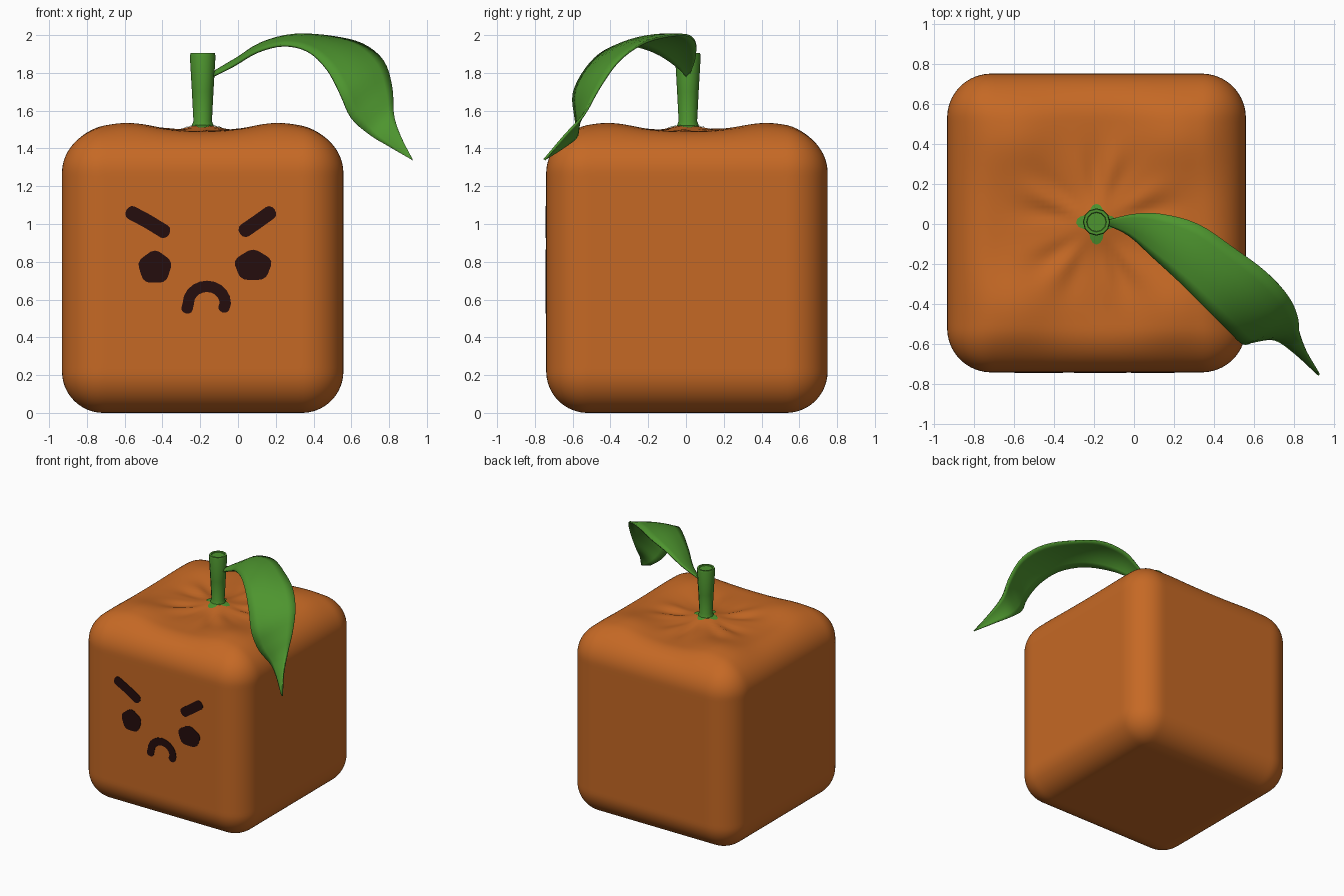
import bpy, bmesh, math
from mathutils import Vector

cube = bpy.data.objects.get("Cube")
if cube:
    bpy.data.objects.remove(cube, do_unlink=True)

CX, CY = -0.187, 0.005      # centre of the body
HALF, ROUND = 0.745, 0.22   # body half size and edge radius


def material(name, rgb):
    m = bpy.data.materials.new(name)
    m.use_nodes = True
    colour = (*rgb, 1)
    m.diffuse_color = colour
    node = next(n for n in m.node_tree.nodes if n.type == 'BSDF_PRINCIPLED')
    node.inputs["Base Color"].default_value = colour
    node.inputs["Roughness"].default_value = 0.8
    return m


ORANGE = material("orange peel", (0.56, 0.14, 0.018))
GREEN = material("leaf green", (0.075, 0.3, 0.028))
DARK = material("dark face paint", (0.018, 0.004, 0.004))


def finish(name, bm, mat, angle=None):
    bmesh.ops.recalc_face_normals(bm, faces=bm.faces)
    mesh = bpy.data.meshes.new(name)
    bm.to_mesh(mesh)
    bm.free()
    mesh.materials.append(mat)
    ob = bpy.data.objects.new(name, mesh)
    bpy.context.collection.objects.link(ob)
    if angle:
        bpy.ops.object.select_all(action='DESELECT')
        ob.select_set(True)
        bpy.context.view_layer.objects.active = ob
        bpy.ops.object.shade_smooth_by_angle(angle=math.radians(angle))
    return ob


def bridge(bm, rows, closed):
    """Join neighbouring rows of vertices with quads."""
    for a, b in zip(rows, rows[1:]):
        n = len(a)
        for i in range(n if closed else n - 1):
            j = (i + 1) % n
            bm.faces.new((a[i], a[j], b[j], b[i]))


def bumps(x, y):
    """Height of the puckered top, measured from the flat top."""
    r, t = math.hypot(x, y), math.atan2(y, x)
    lobes = 0.045 * math.exp(-((abs(x) - 0.4) ** 2 + (abs(y) - 0.42) ** 2) / 0.04)
    crown = 0.035 * math.exp(-(r / 0.12) ** 2)
    ring = math.exp(-((r - 0.28) / 0.13) ** 2)
    folds = ring * (0.008 * math.cos(9 * t + 1) + 0.004 * math.cos(14 * t))
    return lobes + crown + folds


# Body: rounded cube with a puckered top
bm = bmesh.new()
bmesh.ops.create_cube(bm, size=2 * HALF)
bmesh.ops.subdivide_edges(bm, edges=bm.edges[:], cuts=55, use_grid_fill=True)
inner = HALF - ROUND
for v in bm.verts:
    core = Vector([max(-inner, min(inner, c)) for c in v.co])
    out = (v.co - core).normalized()
    v.co = core + out * ROUND
    if out.z > 0:
        v.co.z += bumps(v.co.x, v.co.y) * out.z ** 2
    v.co += Vector((CX, CY, HALF))
finish("body", bm, ORANGE, 60)

# Calyx: small pointed patch lying on the crown
bm = bmesh.new()
rows = []
for step in range(1, 6):
    row = []
    for i in range(32):
        t = math.tau * i / 32
        r = (0.08 + 0.022 * math.cos(4 * t) + 0.006 * math.sin(3 * t)) * step / 5
        x, y = r * math.cos(t), r * math.sin(t)
        row.append(bm.verts.new((CX + x, CY + y, 2 * HALF + bumps(x, y) + 0.004)))
    rows.append(row)
bridge(bm, rows, True)
finish("calyx", bm, GREEN, 60)

# Stem: turned profile with a shallow cut end
bm = bmesh.new()
profile = [(0.062, 1.51), (0.049, 1.545), (0.057, 1.7), (0.068, 1.89),
           (0.064, 1.905), (0.05, 1.905), (0.047, 1.898)]
rows = [[bm.verts.new((CX + r * math.cos(math.tau * i / 12),
                       CY + 0.005 + r * math.sin(math.tau * i / 12), z))
         for i in range(12)] for r, z in profile]
bridge(bm, rows, True)
bm.faces.new(rows[-1])
finish("stem", bm, GREEN, 40)

# Leaf: two edge curves joined by an arched surface
back_edge = [(-.135, .02, 1.80), (0, .05, 1.88), (.14, .05, 1.96), (.32, 0, 2),
             (.5, -.12, 1.99), (.66, -.24, 1.95), (.77, -.36, 1.86),
             (.815, -.46, 1.72), (.825, -.54, 1.58), (.86, -.64, 1.47),
             (.925, -.75, 1.34)]
front_edge = [(-.135, 0, 1.78), (-.02, -.06, 1.84), (.1, -.17, 1.91),
              (.24, -.3, 1.945), (.37, -.43, 1.915), (.47, -.53, 1.82),
              (.54, -.595, 1.69), (.6, -.585, 1.56), (.7, -.575, 1.47),
              (.8, -.64, 1.41), (.92, -.75, 1.34)]


def smooth_path(points, per=4):
    """Smooth curve through all the points."""
    p = [Vector(q) for q in points]
    p = [2 * p[0] - p[1]] + p + [2 * p[-1] - p[-2]]
    path = []
    for a, b, c, d in zip(p, p[1:], p[2:], p[3:]):
        for k in range(per):
            t = k / per
            path.append(b + (c - a) * t / 2 + (a - 2.5 * b + 2 * c - d / 2) * t ** 2
                        + (1.5 * (b - c) + (d - a) / 2) * t ** 3)
    return path + [p[-2]]


bm = bmesh.new()
back, front = smooth_path(back_edge), smooth_path(front_edge)
rows = []
for i, (a, b) in enumerate(zip(back, front)):
    j = min(i + 1, len(back) - 1)
    along = back[j] + front[j] - back[j - 1] - front[j - 1]
    lift = along.cross(a - b).normalized() * (a - b).length * 0.07
    rows.append([bm.verts.new(a.lerp(b, k / 6) + lift * math.sin(math.pi * k / 6))
                 for k in range(7)])
bridge(bm, rows, False)
leaf = finish("leaf", bm, GREEN, 50)
shell = leaf.modifiers.new("thickness", 'SOLIDIFY')
shell.thickness = 0.012
shell.offset = 0


# Face: thin plates on the front
def plate(name, outline):
    bm = bmesh.new()
    y = CY - HALF
    face = bm.faces.new([bm.verts.new((x, y + 0.002, z)) for x, z in outline])
    made = bmesh.ops.extrude_face_region(bm, geom=[face])["geom"]
    bmesh.ops.translate(bm, vec=(0, -0.006, 0),
                        verts=[g for g in made if isinstance(g, bmesh.types.BMVert)])
    finish(name, bm, DARK)


def stroke(name, points, width):
    """Brush stroke of constant width with round ends."""
    path = [Vector(p) for p in points]
    left, right = [], []
    for i, p in enumerate(path):
        d = (path[min(i + 1, len(path) - 1)] - path[max(i - 1, 0)]).normalized()
        n = Vector((-d.y, d.x)) * width
        left.append(p + n)
        right.append(p - n)
        if i == len(path) - 1:
            end = [p + n * math.cos(a) + d * width * math.sin(a) * 0.8
                   for a in (math.pi * k / 6 for k in range(1, 6))]
        if i == 0:
            start = [p - n * math.cos(a) - d * width * math.sin(a) * 0.8
                     for a in (math.pi * k / 6 for k in range(1, 6))]
    plate(name, left + end + right[::-1] + start)


def eye(name, x, z, rx, rz):
    ring = [(math.tau * i / 24, 1 + 0.05 * math.sin(5 * math.tau * i / 24))
            for i in range(24)]
    plate(name, [(x + rx * w * math.cos(t), z + rz * w * math.sin(t)) for t, w in ring])


stroke("right_brow", [(-.565, 1.06), (-.48, 1.015), (-.39, .96)], 0.037)
stroke("left_brow", [(.035, .965), (.1, 1.01), (.17, 1.06)], 0.037)
eye("right_eye", -0.44, 0.77, 0.085, 0.085)
eye("left_eye", 0.08, 0.78, 0.095, 0.08)
arch = [(-0.165 + 0.098 * math.cos(a), 0.58 + 0.09 * math.sin(a))
        for a in (math.pi * k / 10 for k in range(11))]
stroke("mouth", [(-.075, .555)] + arch + [(-.27, .55)], 0.03)
